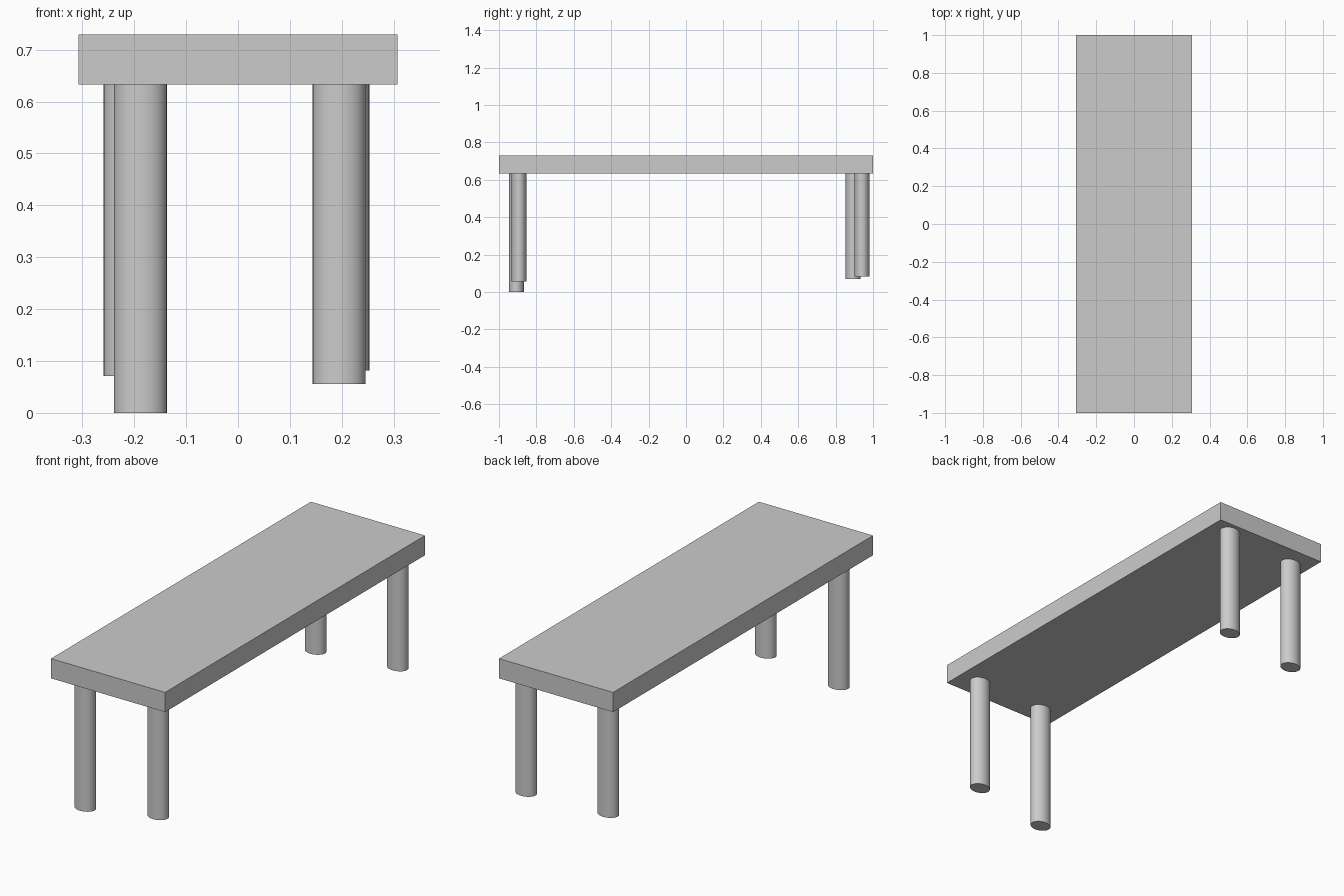
import bpy
from math import radians

if "Cube" in bpy.data.objects:
    bpy.data.objects.remove(bpy.data.objects["Cube"])

TOP_Z, UNDER_Z = 0.729, 0.633


def leg(name, x, y, foot_z):
    """Oval leg from the underside of the top down to foot_z."""
    bpy.ops.mesh.primitive_cylinder_add(
        vertices=32, radius=1, depth=1, location=(x, y, (UNDER_Z + foot_z) / 2))
    ob = bpy.context.object
    ob.name = name
    ob.scale = (0.051, 0.04, UNDER_Z - foot_z)
    bpy.ops.object.transform_apply(location=False, rotation=False, scale=True)
    bpy.ops.object.shade_smooth_by_angle(angle=radians(30))


# Table top slab
bpy.ops.mesh.primitive_cube_add(size=1, location=(0, 0, (TOP_Z + UNDER_Z) / 2))
top = bpy.context.object
top.name = "table_top"
top.scale = (0.615, 2.0, TOP_Z - UNDER_Z)
bpy.ops.object.transform_apply(location=False, rotation=False, scale=True)

# Four legs, each with its own position and length
for name, x, y, foot_z in (
    ("front_left_leg", -0.188, -0.907, 0.0),
    ("front_right_leg", 0.195, -0.893, 0.056),
    ("back_left_leg", -0.208, 0.894, 0.071),
    ("back_right_leg", 0.202, 0.941, 0.082),
):
    leg(name, x, y, foot_z)
